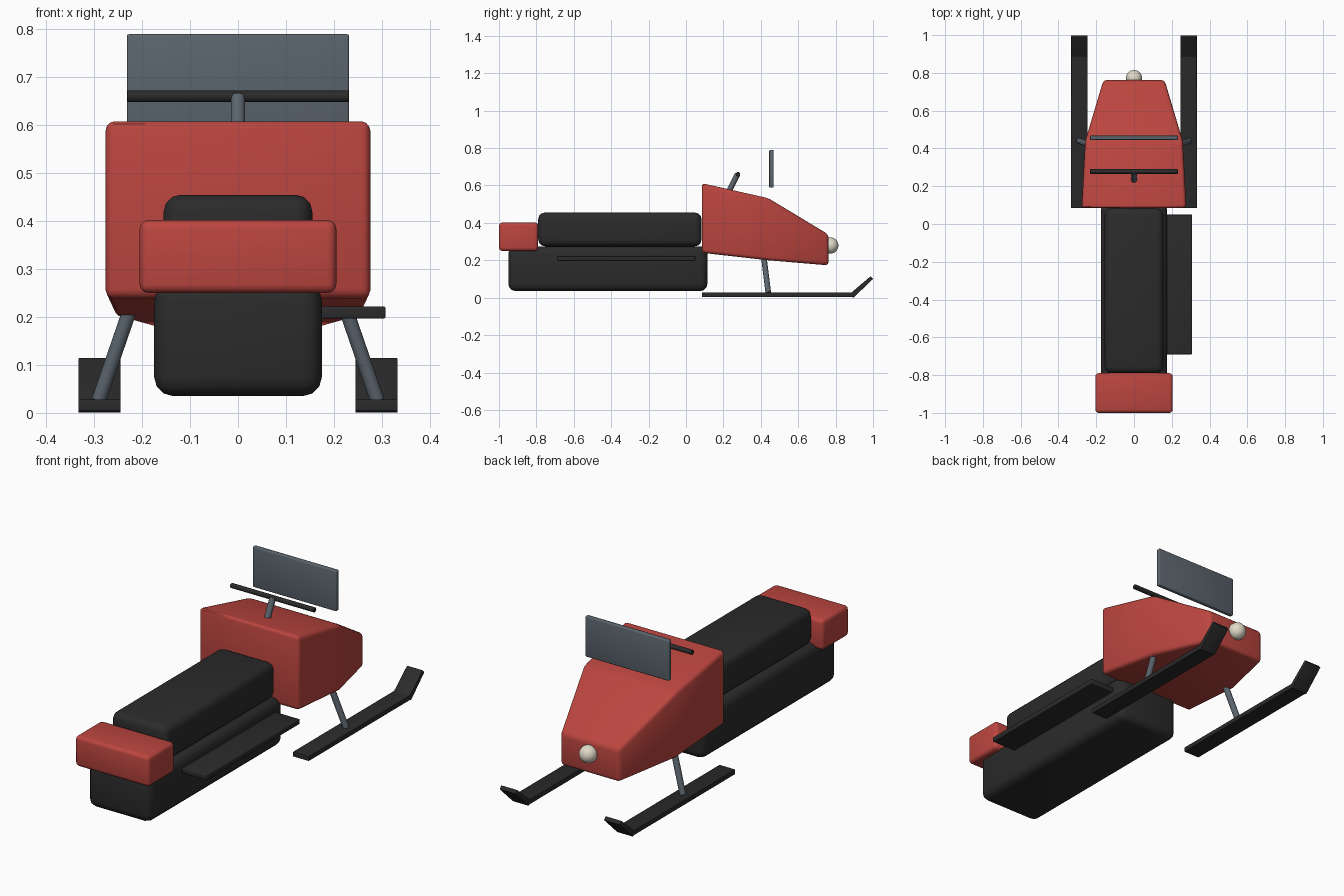
import bpy, bmesh
from math import radians
from mathutils import Vector

if "Cube" in bpy.data.objects:
    bpy.data.objects.remove(bpy.data.objects["Cube"], do_unlink=True)


def material(name, rgb):
    m = bpy.data.materials.new(name)
    m.use_nodes = True
    m.diffuse_color = (*rgb, 1)
    m.node_tree.nodes["Principled BSDF"].inputs["Base Color"].default_value = (*rgb, 1)
    return m


RED = material("red_paint", (0.5, 0.06, 0.05))
BLACK = material("black_rubber", (0.024, 0.024, 0.024))
STEEL = material("blue_grey_steel", (0.105, 0.13, 0.155))
CREAM = material("cream_lamp", (0.74, 0.70, 0.58))


def finish(obj, name, mat, bevel=0, segments=3):
    """Name, colour, round the edges and shade."""
    obj.name = obj.data.name = name
    obj.data.materials.append(mat)
    bpy.ops.object.select_all(action="DESELECT")
    obj.select_set(True)
    bpy.context.view_layer.objects.active = obj
    if bevel:
        mod = obj.modifiers.new("rounded_edges", "BEVEL")
        mod.width, mod.segments = bevel, segments
        mod.limit_method = "ANGLE"
        mod.angle_limit = radians(15)
        bpy.ops.object.modifier_apply(modifier=mod.name)
    bpy.ops.object.shade_smooth_by_angle(angle=radians(35))
    return obj


def box(name, mat, low, high, bevel):
    low, high = Vector(low), Vector(high)
    bpy.ops.mesh.primitive_cube_add(size=1, location=(low + high) / 2)
    obj = bpy.context.object
    obj.scale = high - low
    bpy.ops.object.transform_apply(location=False, rotation=False, scale=True)
    return finish(obj, name, mat, bevel)


def rod(name, mat, start, end, radius):
    start, end = Vector(start), Vector(end)
    axis = end - start
    bpy.ops.mesh.primitive_cylinder_add(vertices=24, radius=radius, depth=axis.length,
                                        location=(start + end) / 2)
    obj = bpy.context.object
    obj.rotation_euler = axis.to_track_quat("Z", "Y").to_euler()
    return finish(obj, name, mat, 0.002, 1)


def loft(name, mat, rings, bevel):
    """Skin matching rings of points and cap both ends."""
    bm = bmesh.new()
    loops = [[bm.verts.new(p) for p in ring] for ring in rings]
    n = len(loops[0])
    for a, b in zip(loops, loops[1:]):
        for i in range(n):
            j = (i + 1) % n
            bm.faces.new((a[i], a[j], b[j], b[i]))
    bm.faces.new(loops[0][::-1])
    bm.faces.new(loops[-1])
    bmesh.ops.recalc_face_normals(bm, faces=bm.faces)
    mesh = bpy.data.meshes.new(name)
    bm.to_mesh(mesh)
    bm.free()
    obj = bpy.data.objects.new(name, mesh)
    bpy.context.collection.objects.link(obj)
    return finish(obj, name, mat, bevel)


# Body: drive track, seat, rear cargo box and single running board
box("drive_track", BLACK, (-0.175, -0.95, 0.035), (0.175, 0.115, 0.275), 0.04)
box("seat", BLACK, (-0.155, -0.79, 0.275), (0.155, 0.083, 0.455), 0.035)
box("cargo_box", RED, (-0.205, -1.0, 0.25), (0.205, -0.79, 0.402), 0.018)
box("running_board", BLACK, (0.165, -0.69, 0.197), (0.308, 0.05, 0.222), 0.004)

# Cowl: stations of y, half width, bottom and top
stations = [(0.085, 0.277, 0.24, 0.612), (0.44, 0.258, 0.2, 0.532), (0.762, 0.162, 0.173, 0.338)]
loft("cowl", RED, [[(-w, y, lo), (w, y, lo), (w, y, hi), (-w, y, hi)]
                   for y, w, lo, hi in stations], 0.018)

# Windscreen, steering and headlight
box("windscreen", STEEL, (-0.232, 0.445, 0.588), (0.232, 0.468, 0.79), 0.005)
rod("steering_post", STEEL, (0, 0.225, 0.56), (0, 0.276, 0.662), 0.015)
rod("handlebar", BLACK, (-0.232, 0.278, 0.66), (0.232, 0.278, 0.66), 0.012)
bpy.ops.mesh.primitive_uv_sphere_add(segments=32, ring_count=16, radius=0.043,
                                     location=(0, 0.772, 0.279))
finish(bpy.context.object, "headlight", CREAM)

# Skis with upturned tips, and their struts
ski_profile = [(0.085, 0.004), (0.885, 0.004), (0.895, 0), (1.0, 0.1),
               (0.987, 0.115), (0.885, 0.028), (0.085, 0.028)]
for side, s in (("left", 1), ("right", -1)):
    loft(side + "_ski", BLACK,
         [[(s * x, y, z) for y, z in ski_profile] for x in (0.245, 0.333)], 0.002)
    rod(side + "_strut", STEEL, (s * 0.222, 0.415, 0.225), (s * 0.291, 0.44, 0.025), 0.015)
